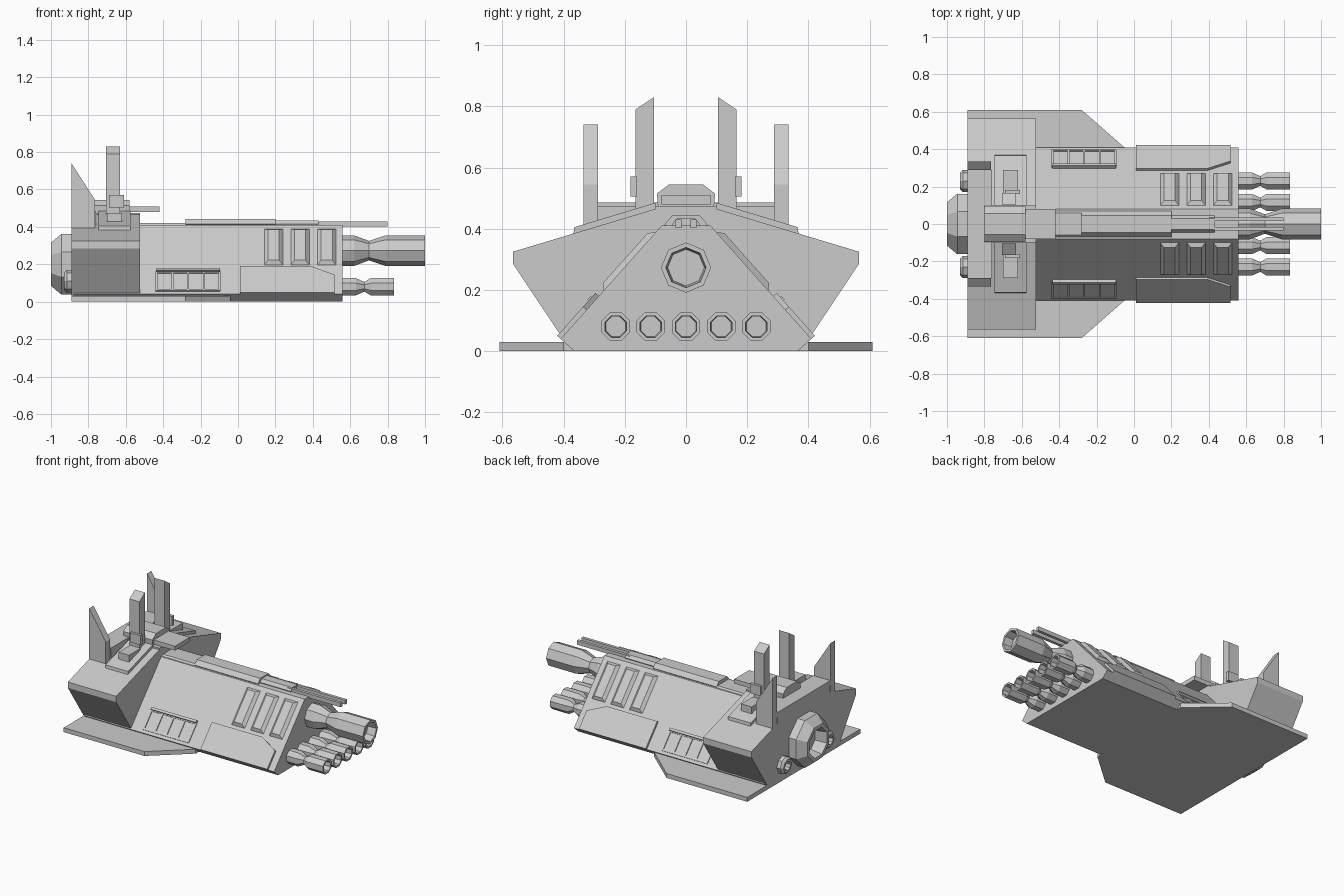
import bpy, bmesh, math
from mathutils import Vector

cube = bpy.data.objects.get("Cube")
if cube:
    bpy.data.objects.remove(cube, do_unlink=True)

hull_grey = bpy.data.materials.new("hull_grey")
hull_grey.use_nodes = True
GREY = (0.6, 0.6, 0.6, 1)
hull_grey.diffuse_color = GREY
hull_grey.node_tree.nodes["Principled BSDF"].inputs["Base Color"].default_value = GREY


def finish(name, bm):
    bmesh.ops.recalc_face_normals(bm, faces=bm.faces)
    mesh = bpy.data.meshes.new(name)
    bm.to_mesh(mesh)
    bm.free()
    mesh.materials.append(hull_grey)
    obj = bpy.data.objects.new(name, mesh)
    bpy.context.collection.objects.link(obj)
    return obj


def loft(name, rings):
    """Skin a list of equal-length point rings and cap both ends."""
    bm = bmesh.new()
    loops = [[bm.verts.new(p) for p in ring] for ring in rings]
    n = len(loops[0])
    for a, b in zip(loops, loops[1:]):
        for i in range(n):
            j = (i + 1) % n
            bm.faces.new((a[i], a[j], b[j], b[i]))
    bm.faces.new(loops[0])
    bm.faces.new(loops[-1])
    return finish(name, bm)


def along_x(name, profile, x0, x1):
    return loft(name, [[(x, y, z) for y, z in profile] for x in (x0, x1)])


def mirrored(half):
    return half + [(-y, z) for y, z in reversed(half)]


def box(name, x, y, z):
    return along_x(name, [(y[0], z[0]), (y[1], z[0]), (y[1], z[1]), (y[0], z[1])], *x)


def lathe(name, profile, y, z, turn=0.0, sides=8):
    """Faceted tube along x from (x, radius) pairs."""
    angles = [math.tau * i / sides + turn for i in range(sides)]
    return loft(name, [[(x, y + r * math.cos(a), z + r * math.sin(a)) for a in angles]
                       for x, r in profile])


# Sloping hull side: a point is given by x, height z and offset along the normal
FOOT, CREST = Vector((0.41, 0.04)), Vector((0.08, 0.41))
NORMAL = Vector((0.746, 0.665))


def on_slope(x, z, h, side):
    p = FOOT.lerp(CREST, (z - FOOT.y) / (CREST.y - FOOT.y)) + NORMAL * h
    return (x, side * p.x, p.y)


def slope_plate(name, outline, height, side, shrink=(1, 1)):
    cx = sum(p[0] for p in outline) / len(outline)
    cz = sum(p[1] for p in outline) / len(outline)
    top = [(cx + (x - cx) * shrink[0], cz + (z - cz) * shrink[1]) for x, z in outline]
    return loft(name, [[on_slope(x, z, -0.01, side) for x, z in outline],
                       [on_slope(x, z, height, side) for x, z in top]])


def rect(x0, x1, z0, z1):
    return [(x0, z0), (x1, z0), (x1, z1), (x0, z1)]


# Base plate
deck = mirrored([(-0.89, 0.61), (-0.28, 0.61), (-0.04, 0.4)][::1])
deck = [(-0.89, 0.61), (-0.28, 0.61), (-0.04, 0.4), (-0.04, -0.4), (-0.28, -0.61), (-0.89, -0.61)]
loft("base_plate", [[(x, y, z) for x, y in deck] for z in (0.0, 0.03)])

# Hull and rear block
along_x("main_hull", mirrored([(0.365, 0.0), (0.41, 0.04), (0.08, 0.41)]), -0.88, 0.56)
along_x("rear_block", mirrored([(0.395, 0.03), (0.565, 0.285), (0.565, 0.325), (0.1, 0.465)]),
        -0.89, -0.525)
along_x("rear_roof", mirrored([(0.28, 0.40), (0.29, 0.485), (0.1, 0.485)]), -0.89, -0.76)

# Top ridge with twin rods
along_x("ridge_rear", mirrored([(0.08, 0.40), (0.06, 0.42)]), -0.53, -0.28)
for name, x0, x1, w, top in (("ridge", -0.28, 0.2, 0.07, 0.443),
                             ("ridge_nose", 0.2, 0.43, 0.045, 0.435)):
    along_x(name, mirrored([(w * 0.65, 0.385), (w, 0.415), (w * 0.65, top)]), x0, x1)

# Bridge
along_x("bridge", mirrored([(0.09, 0.45), (0.095, 0.515), (0.055, 0.545)]), -0.8, -0.58)
box("bridge_snout", (-0.62, -0.42), (-0.08, 0.08), (0.48, 0.51))
box("bridge_base", (-0.76, -0.525), (-0.1, 0.1), (0.43, 0.475))

for side, tag in ((1, "left"), (-1, "right")):
    box(f"rod_{tag}", (0.4, 0.8), (side * 0.015, side * 0.035), (0.402, 0.43))

    # Roof slab and tower footing
    along_x(f"roof_slab_{tag}", [(side * y, z) for y, z in
            ((0.37, 0.37), (0.365, 0.405), (0.1, 0.485), (0.1, 0.45))], -0.745, -0.575)
    box(f"tower_box_{tag}", (-0.7, -0.62), (side * 0.165, side * 0.29), (0.41, 0.475))
    box(f"tower_pod_{tag}", (-0.69, -0.61), (side * 0.16, side * 0.182), (0.505, 0.57))

    # Tall inner tower with slanted top
    along_x(f"tower_{tag}", [(side * y, z) for y, z in
            ((0.165, 0.44), (0.165, 0.79), (0.105, 0.83), (0.105, 0.44))], -0.705, -0.63)

    # Outer raked fin
    fin = [(-0.89, 0.38), (-0.89, 0.74), (-0.765, 0.545), (-0.765, 0.38)]
    loft(f"fin_{tag}", [[(x, side * y, z) for x, z in fin] for y in (0.288, 0.335)])

    # Lower armour panel
    slope_plate(f"armour_{tag}", [(0.01, 0.04), (0.515, 0.04), (0.515, 0.135),
                                  (0.39, 0.18), (0.01, 0.18)], 0.015, side)

    # Raised wedge ribs
    for i in range(3):
        x = 0.13 + 0.142 * i
        slope_plate(f"rib_{tag}_{i}", rect(x, x + 0.12, 0.19, 0.395), 0.018, side, (0.5, 0.8))

    # Window frame with four panes and a hood
    for z0, z1 in ((0.055, 0.065), (0.15, 0.16)):
        slope_plate(f"window_rail_{tag}", rect(-0.44, -0.095, z0, z1), 0.006, side)
    for i in range(5):
        x = -0.44 + 0.084 * i
        slope_plate(f"window_bar_{tag}_{i}", rect(x, x + 0.01, 0.06, 0.155), 0.006, side)
    slope_plate(f"window_hood_{tag}", rect(-0.435, -0.095, 0.155, 0.167), 0.02, side)

    # Small rear thruster
    lathe(f"small_thruster_{tag}", [(-0.87, 0.06), (-0.915, 0.06), (-0.93, 0.045),
                                    (-0.93, 0.03), (-0.9, 0.025)], side * 0.23, 0.11)

# Main rear thruster
lathe("main_thruster", [(-0.87, 0.175), (-0.945, 0.175), (-1.0, 0.125), (-1.0, 0.1),
                        (-0.92, 0.085)], 0, 0.2, math.pi / 8)

# Forward guns
lathe("main_gun", [(0.54, 0.082), (0.62, 0.082), (0.7, 0.052), (0.79, 0.082), (1.0, 0.082),
                   (1.0, 0.066), (0.94, 0.06)], 0, 0.273)
for i in range(5):
    lathe(f"small_gun_{i}", [(0.54, 0.05), (0.63, 0.05), (0.675, 0.028), (0.71, 0.05),
                             (0.835, 0.05), (0.835, 0.038), (0.79, 0.035)],
          0.115 * (i - 2), 0.08, math.pi / 8)
